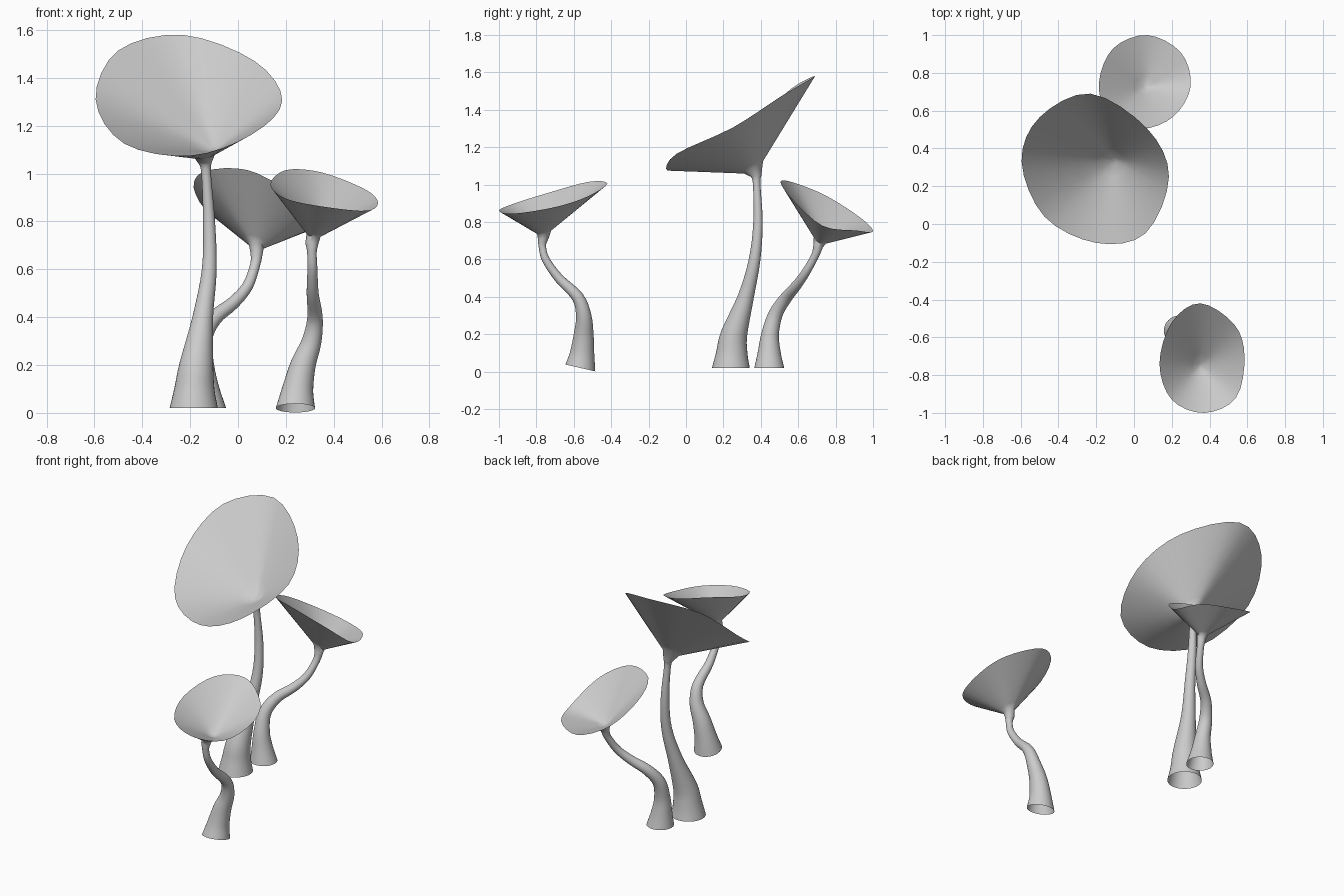
import bpy, bmesh
from math import cos, sin, tau
from mathutils import Vector

SEG = 32  # vertices around each ring


def spline(p0, p1, p2, p3, t):
    """Catmull-Rom point between p1 and p2."""
    return 0.5 * (2 * p1 + (p2 - p0) * t + (2 * p0 - 5 * p1 + 4 * p2 - p3) * t * t
                  + (3 * p1 - p0 - 3 * p2 + p3) * t ** 3)


def stem_rings(path, base_normal):
    """Round rings swept along smoothed (x, y, z, radius) points."""
    pts = [Vector(p) for p in path]
    last = len(pts) - 1
    line = [spline(pts[max(i - 1, 0)], pts[i], pts[i + 1], pts[min(i + 2, last)], k / 4)
            for i in range(last) for k in range(4)] + [pts[-1]]
    rings = []
    for i, p in enumerate(line):
        d = (line[min(i + 1, len(line) - 1)] - line[max(i - 1, 0)]).to_3d().normalized()
        if i < 4:
            d = Vector(base_normal).normalized().lerp(d, i / 4).normalized()
        ax = (Vector((1, 0, 0)) - d * d.x).normalized()
        ay = d.cross(ax)
        rings.append([p.to_3d() + p[3] * (ax * cos(tau * k / SEG) + ay * sin(tau * k / SEG))
                      for k in range(SEG)])
    return rings


def cap_rings(rim_points, apex, inner):
    """Outer funnel from the neck to the rim, then the inner funnel back down."""
    pts = [Vector(p) for p in rim_points]
    n = len(pts)
    step = SEG // n
    rim = [spline(pts[i - 1], pts[i], pts[(i + 1) % n], pts[(i + 2) % n], k / step)
           for i in range(n) for k in range(step)]
    apex, inner = Vector(apex), Vector(inner)
    rings = [[apex.lerp(r, t) for r in rim] for t in (0.13, 0.2, 0.4, 0.6, 0.8, 0.95, 1.0)]
    rings += [[inner.lerp(r, t) for r in rim] for t in (0.96, 0.8, 0.6, 0.4, 0.2, 0.05)]
    return rings


def mushroom(name, path, rim, apex, inner, base_normal=(0, 0, 1)):
    bm = bmesh.new()
    rings = [[bm.verts.new(p) for p in ring]
             for ring in stem_rings(path, base_normal) + cap_rings(rim, apex, inner)]
    for a, b in zip(rings, rings[1:]):
        for k in range(SEG):
            j = (k + 1) % SEG
            bm.faces.new((a[k], a[j], b[j], b[k]))
    bm.faces.new(rings[-1])
    mesh = bpy.data.meshes.new(name)
    bm.to_mesh(mesh)
    bm.free()
    obj = bpy.data.objects.new(name, mesh)
    bpy.context.collection.objects.link(obj)
    bpy.ops.object.select_all(action='DESELECT')
    obj.select_set(True)
    bpy.context.view_layer.objects.active = obj
    bpy.ops.object.shade_smooth_by_angle(angle=0.9)


# Tall mushroom with the wide tilted cap
mushroom(
    "tall_mushroom",
    [(-0.185, 0.24, 0.02, 0.101), (-0.182, 0.245, 0.1, 0.084), (-0.174, 0.257, 0.2, 0.071),
     (-0.147, 0.32, 0.4, 0.043), (-0.12, 0.367, 0.6, 0.031), (-0.121, 0.385, 0.8, 0.025),
     (-0.133, 0.378, 1.0, 0.02), (-0.137, 0.375, 1.045, 0.028)],
    [(0.185, 0.25, 1.305), (0.07, 0.505, 1.47), (-0.23, 0.69, 1.58), (-0.5, 0.565, 1.515),
     (-0.595, 0.33, 1.31), (-0.475, 0.04, 1.125), (-0.2, -0.1, 1.075), (0.06, -0.05, 1.165)],
    (-0.135, 0.37, 1.057), (-0.1, 0.34, 1.095))

# Rear mushroom with the strongly bent stem
mushroom(
    "rear_mushroom",
    [(-0.13, 0.445, 0.02, 0.08), (-0.14, 0.445, 0.1, 0.062), (-0.147, 0.45, 0.2, 0.047),
     (-0.145, 0.48, 0.31, 0.038), (-0.1, 0.535, 0.395, 0.032), (-0.02, 0.59, 0.46, 0.027),
     (0.04, 0.64, 0.53, 0.023), (0.072, 0.69, 0.62, 0.021), (0.078, 0.706, 0.67, 0.026)],
    [(0.3, 0.73, 0.78), (0.248, 0.908, 0.755), (0.07, 1.0, 0.75), (-0.11, 0.93, 0.825),
     (-0.185, 0.75, 0.94), (-0.138, 0.578, 1.01), (0.04, 0.505, 1.015), (0.21, 0.57, 0.92)],
    (0.078, 0.71, 0.675), (0.06, 0.725, 0.71))

# Front mushroom with the slanted foot
mushroom(
    "front_mushroom",
    [(0.24, -0.565, 0.02, 0.082), (0.25, -0.555, 0.1, 0.065), (0.272, -0.547, 0.2, 0.053),
     (0.308, -0.547, 0.3, 0.041), (0.322, -0.58, 0.4, 0.032), (0.312, -0.68, 0.5, 0.025),
     (0.311, -0.75, 0.6, 0.021), (0.309, -0.768, 0.67, 0.02), (0.309, -0.765, 0.71, 0.028)],
    [(0.585, -0.7, 0.88), (0.53, -0.53, 0.935), (0.35, -0.42, 1.005), (0.2, -0.52, 1.015),
     (0.135, -0.74, 0.955), (0.2, -0.93, 0.895), (0.37, -1.0, 0.86), (0.54, -0.92, 0.845)],
    (0.31, -0.765, 0.718), (0.35, -0.75, 0.755), (0, 0.23, 1))
